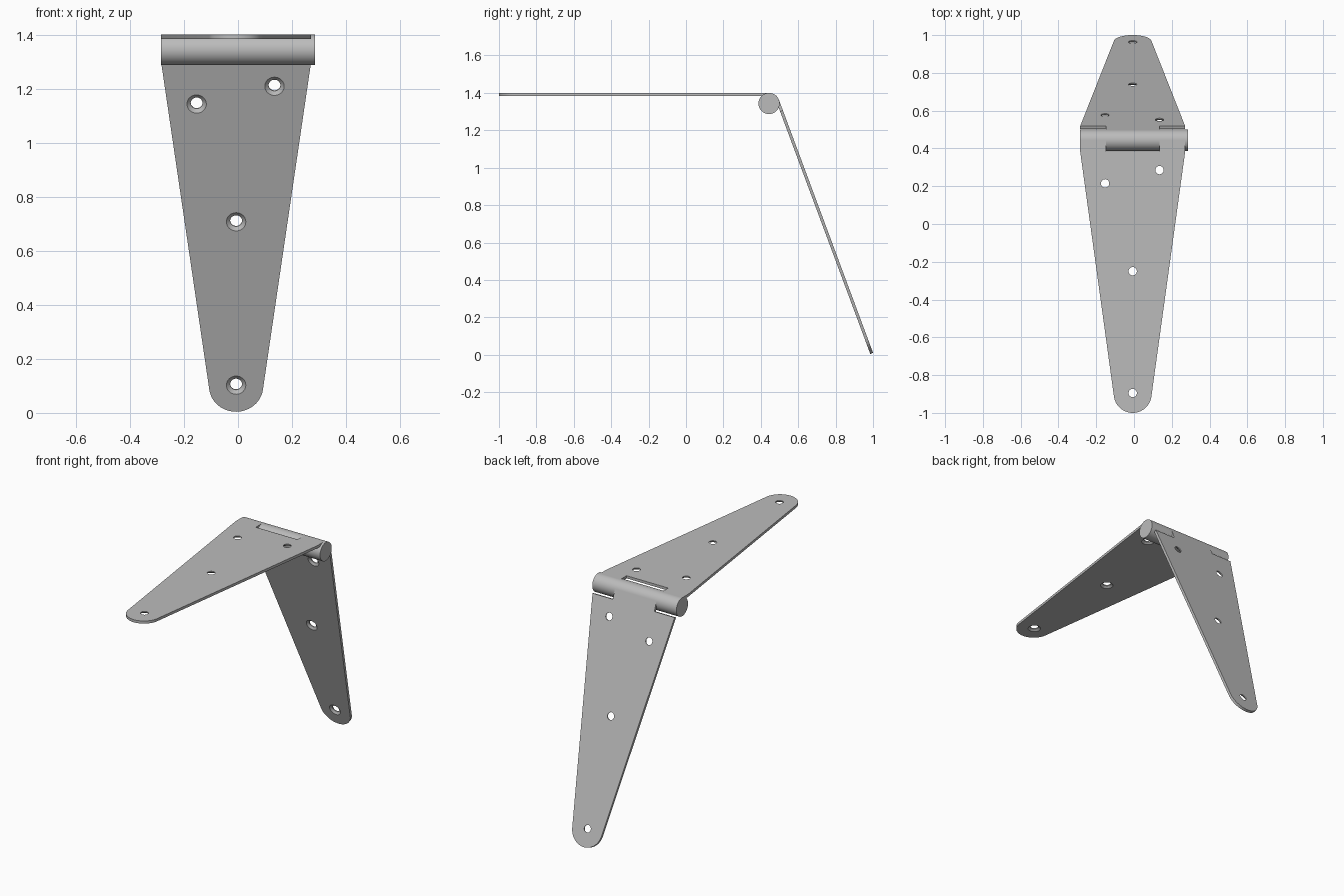
import bpy, bmesh
from math import sin, cos, pi, radians, atan2
from mathutils import Matrix

cube = bpy.data.objects.get("Cube")
if cube:
    bpy.data.objects.remove(cube, do_unlink=True)

steel = bpy.data.materials.new("plain_steel")
steel.use_nodes = True
steel.diffuse_color = (0.5, 0.5, 0.5, 1)
steel.node_tree.nodes["Principled BSDF"].inputs["Base Color"].default_value = (0.5, 0.5, 0.5, 1)

RADIUS, THICK, LENGTH = 0.0565, 0.016, 1.444   # barrel radius, leaf thickness, leaf length
AXIS_Y, AXIS_Z, MID_X = 0.444, 1.3435, -0.007  # hinge axis and leaf centre line
HALF, TAB, TIP, NOTCH = 0.278, 0.141, 0.1, 0.06
HOLES = [(-0.146, 0.229), (0.142, 0.159), (0, 0.694), (0, 1.339)]


def make_object(name, bm, matrix=Matrix()):
    bmesh.ops.recalc_face_normals(bm, faces=bm.faces)
    mesh = bpy.data.meshes.new(name)
    bm.to_mesh(mesh)
    bm.free()
    mesh.materials.append(steel)
    obj = bpy.data.objects.new(name, mesh)
    obj.matrix_world = matrix
    bpy.context.collection.objects.link(obj)
    return obj


def smooth(obj):
    bpy.ops.object.select_all(action='DESELECT')
    obj.select_set(True)
    bpy.context.view_layer.objects.active = obj
    bpy.ops.object.shade_smooth_by_angle(angle=radians(30))


def countersinks(side):
    """Stepped round cutters, wide on the inner face of the leaf."""
    bm = bmesh.new()
    profile = [(0.022, 0.01), (0.022, -0.006), (0.036, -THICK), (0.036, -THICK - 0.01)]
    n = 32
    for x, s in HOLES:
        rings = [[bm.verts.new((x + r * cos(2 * pi * i / n), side * s + r * sin(2 * pi * i / n), z))
                  for i in range(n)] for r, z in profile]
        for a, b in zip(rings, rings[1:]):
            for i in range(n):
                j = (i + 1) % n
                bm.faces.new((a[i], a[j], b[j], b[i]))
        bm.faces.new(rings[0])
        bm.faces.new(rings[-1][::-1])
    return make_object("hole_cutter", bm)


def leaf(name, side, root, tilt):
    """Tapered strap with a round tip; root lists the hinge-end outline of one half."""
    start = atan2(HALF - TIP, LENGTH - TIP)
    arc = [start + (pi / 2 - start) * i / 12 for i in range(13)]
    half = root + [(TIP * cos(a), LENGTH - TIP + TIP * sin(a)) for a in arc]
    outline = half + [(-x, s) for x, s in reversed(half[:-1])]
    if root[0][0] == 0:
        outline.pop()
    bm = bmesh.new()
    face = bm.faces.new([bm.verts.new((x, side * s, 0)) for x, s in outline])
    top = bmesh.ops.extrude_face_region(bm, geom=[face])["geom"]
    bmesh.ops.translate(bm, verts=[v for v in top if isinstance(v, bmesh.types.BMVert)],
                        vec=(0, 0, -THICK))
    place = (Matrix.Translation((MID_X, AXIS_Y, AXIS_Z)) @ Matrix.Rotation(tilt, 4, 'X')
             @ Matrix.Translation((0, 0, RADIUS)))
    obj = make_object(name, bm)
    # drill the screw holes
    cutter = countersinks(side)
    mod = obj.modifiers.new("screw_holes", 'BOOLEAN')
    mod.object, mod.operation, mod.solver = cutter, 'DIFFERENCE', 'EXACT'
    bpy.context.view_layer.update()
    drilled = bpy.data.meshes.new_from_object(obj.evaluated_get(bpy.context.evaluated_depsgraph_get()))
    obj.modifiers.clear()
    obj.data = drilled
    bpy.data.objects.remove(cutter, do_unlink=True)
    obj.matrix_world = place
    smooth(obj)


def rod(name, x0, x1, radius):
    """Solid round bar along the hinge axis."""
    bm = bmesh.new()
    bmesh.ops.create_cone(bm, cap_ends=True, segments=64, radius1=radius, radius2=radius, depth=x1 - x0)
    place = Matrix.Translation(((x0 + x1) / 2, AXIS_Y, AXIS_Z)) @ Matrix.Rotation(pi / 2, 4, 'Y')
    smooth(make_object(name, bm, place))


# Leaves: the level one has two outer tabs, the sloping one a central tab
leaf("level_leaf", -1, [(0, NOTCH), (TAB, NOTCH), (TAB, 0), (HALF, 0), (HALF, NOTCH)], 0)
leaf("sloping_leaf", 1, [(0, 0), (TAB, 0), (TAB, NOTCH), (HALF, NOTCH)], radians(-69.6))

# Barrel: three knuckles, the pin and its flush head
left, right = MID_X - HALF, MID_X + HALF
rod("outer_knuckle_right", left, MID_X - TAB, RADIUS)
rod("middle_knuckle", MID_X - TAB, MID_X + TAB, RADIUS)
rod("outer_knuckle_left", MID_X + TAB, right, RADIUS)
rod("pin_head", right, -left, RADIUS)
rod("hinge_pin", left + 0.01, right, RADIUS / 2)
